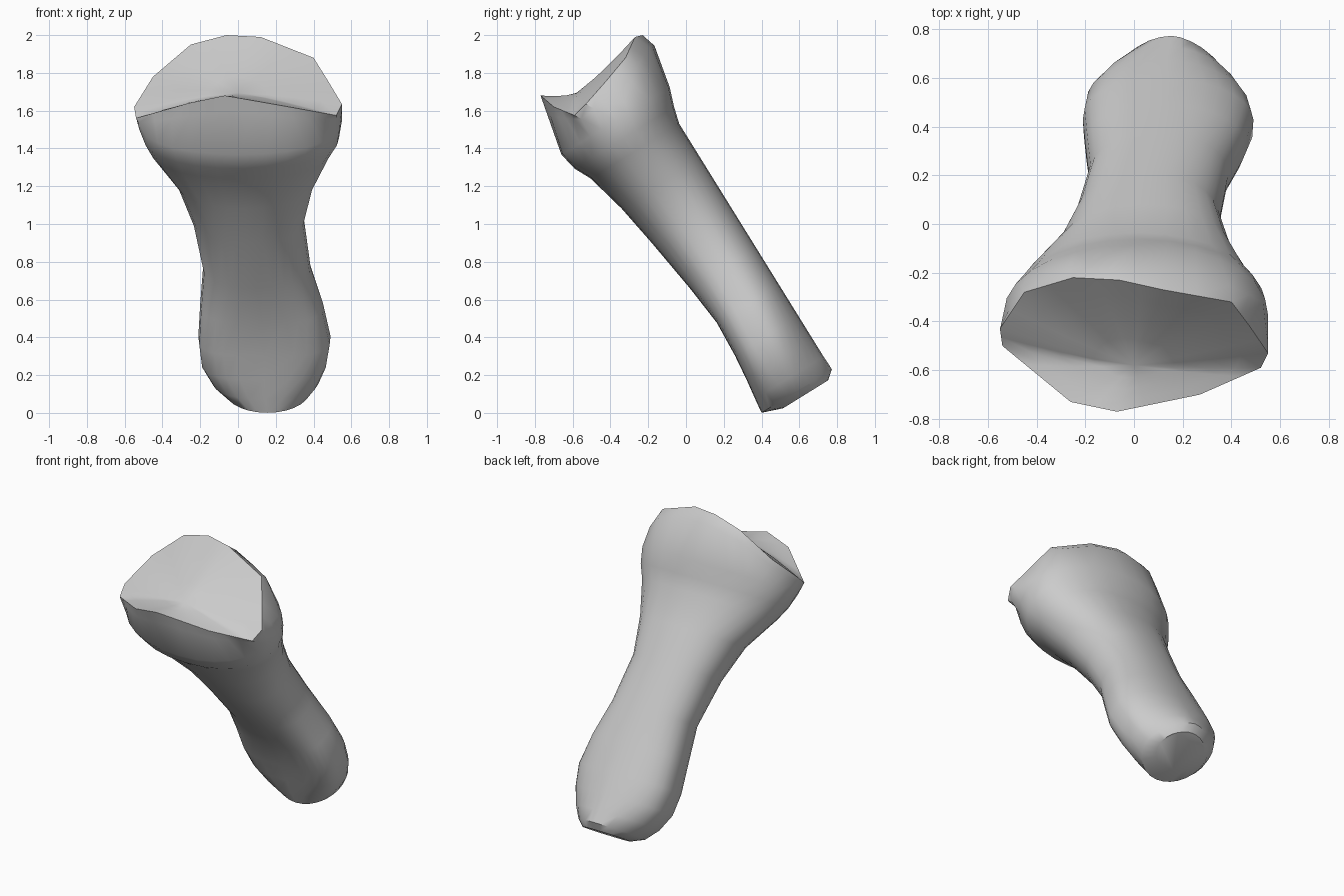
import bpy, bmesh, math
from mathutils import Vector

if "Cube" in bpy.data.objects:
    bpy.data.objects.remove(bpy.data.objects["Cube"])

SEG = 28
UP = Vector((0, -0.527, 0.85))    # along the shaft
BACK = Vector((0, 0.85, 0.527))   # across the shaft, towards the back


def point(x, t, s):
    return Vector((x, 0, 0)) + BACK * t + UP * s


# Shaft sections: height along shaft, left, right, front, back,
# squareness of the front half, back right and back left
sections = [
    (-0.25, 0.00, 0.32, 0.45, 0.73, 2.2, 1.8, 2.1),
    (-0.21, -0.07, 0.38, 0.34, 0.778, 2.0, 1.6, 1.9),
    (-0.13, -0.14, 0.43, 0.35, 0.776, 2.6, 1.7, 2.1),
    (-0.02, -0.195, 0.47, 0.365, 0.776, 3.2, 1.8, 2.3),
    (0.12, -0.21, 0.49, 0.38, 0.776, 3.6, 1.9, 2.3),
    (0.32, -0.20, 0.45, 0.39, 0.776, 3.3, 2.1, 2.3),
    (0.55, -0.185, 0.385, 0.365, 0.776, 2.4, 2.2, 2.3),
    (0.86, -0.24, 0.35, 0.32, 0.776, 2.2, 2.2, 2.3),
    (1.10, -0.32, 0.40, 0.28, 0.776, 2.2, 2.2, 2.2),
    (1.32, -0.46, 0.49, 0.225, 0.776, 2.2, 2.1, 2.1),
    (1.41, -0.50, 0.535, 0.180, 0.80, 2.2, 2.1, 2.1),
    (1.51, -0.535, 0.55, 0.160, 0.835, 2.2, 2.1, 2.1),
]

# Rim of the hollow joint face, counter-clockwise: slot around the ring, x, y, z
rim = {
    0: (0.55, -0.53, 1.635), 2: (0.475, -0.42, 1.76), 4: (0.40, -0.32, 1.88),
    6: (0.12, -0.27, 1.99), 8: (-0.06, -0.23, 2.0), 10: (-0.25, -0.22, 1.95),
    12: (-0.45, -0.28, 1.78), 14: (-0.55, -0.43, 1.62), 16: (-0.54, -0.50, 1.56),
    19: (-0.26, -0.73, 1.64), 21: (-0.07, -0.77, 1.68), 24: (0.27, -0.70, 1.62),
    27: (0.52, -0.59, 1.575),
}


def section_ring(s, left, right, front, back, front_pow, right_pow, left_pow):
    pts = []
    cx, ct = (left + right) / 2, (front + back) / 2
    for i in range(SEG):
        a = math.tau * i / SEG
        c, d = math.cos(a), math.sin(a)
        power = front_pow if d < 0 else (right_pow if c > 0 else left_pow)
        x = math.copysign(abs(c) ** (2 / power), c) * (right - left) / 2
        t = math.copysign(abs(d) ** (2 / power), d) * (back - front) / 2
        pts.append(point(cx + x, ct + t, s))
    return pts


def rim_ring():
    ring, keys = [], sorted(rim)
    for i in range(SEG):
        lo = max(k for k in keys if k <= i)
        hi = min((k for k in keys if k > i), default=SEG)
        ring.append(Vector(rim[lo]).lerp(Vector(rim[hi % SEG]), (i - lo) / (hi - lo)))
    return ring


rings = [section_ring(*sec) for sec in sections]
edge = rim_ring()

# Rounded shoulder just under the rim, fuller at the back
shoulder = []
for i, (p, q) in enumerate(zip(rings[-1], edge)):
    bulge = 0.033 * max(0, math.sin(math.tau * i / SEG))
    shoulder.append(p.lerp(q, 0.74) + BACK * bulge)
# Flat chipped facet on the right of the head
shoulder[1] = Vector((0.54, -0.42, 1.635))
shoulder[2] = Vector((0.53, -0.325, 1.645))
shoulder[3] = Vector((0.475, -0.29, 1.75))
rings += [shoulder, edge]

# Saddle-shaped hollow inside the rim
centre_s, centre_t = 1.745, 0.40
for r in (0.8, 0.55, 0.3):
    rings.append([point(p.x * r,
                        centre_t + (p.dot(BACK) - centre_t) * r,
                        centre_s + (p.dot(UP) - centre_s) * r ** 1.4) for p in edge])

# Loft the whole bone as one closed skin
bm = bmesh.new()
loops = [[bm.verts.new(p) for p in ring] for ring in rings]
for a, b in zip(loops, loops[1:]):
    for i in range(SEG):
        j = (i + 1) % SEG
        bm.faces.new((a[i], a[j], b[j], b[i]))
bm.faces.new(loops[0][::-1])
tip = bm.verts.new(point(0, centre_t, centre_s))
for i in range(SEG):
    bm.faces.new((loops[-1][i], loops[-1][(i + 1) % SEG], tip))
bmesh.ops.recalc_face_normals(bm, faces=bm.faces[:])

mesh = bpy.data.meshes.new("bone")
bm.to_mesh(mesh)
bm.free()
bone = bpy.data.objects.new("bone", mesh)
bpy.context.collection.objects.link(bone)
bpy.context.view_layer.objects.active = bone
bone.select_set(True)
bpy.ops.object.shade_smooth_by_angle(angle=math.radians(40))
